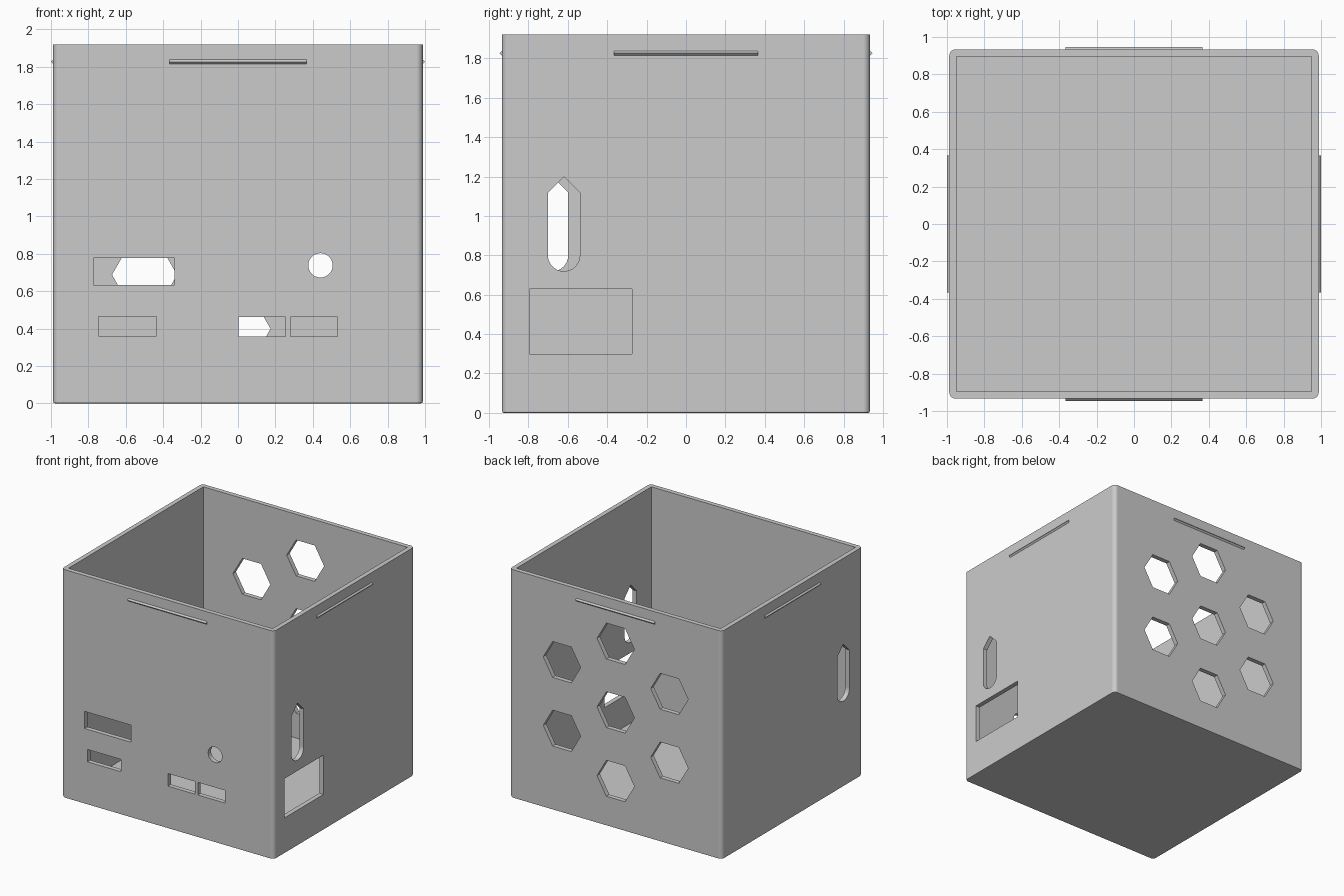
import bpy, bmesh, math
from mathutils import Matrix, Vector

cube = bpy.data.objects.get("Cube")
if cube:
    bpy.data.objects.remove(cube, do_unlink=True)

HX, HY, H, WALL = 0.988, 0.934, 1.92, 0.039

grey = bpy.data.materials.new("plain_grey")
grey.use_nodes = True
colour = (0.6, 0.6, 0.6, 1)
grey.diffuse_color = colour
for node in grey.node_tree.nodes:
    if node.type == "BSDF_PRINCIPLED":
        node.inputs["Base Color"].default_value = colour


def make_object(name, bm):
    bmesh.ops.recalc_face_normals(bm, faces=bm.faces)
    mesh = bpy.data.meshes.new(name)
    bm.to_mesh(mesh)
    bm.free()
    mesh.materials.append(grey)
    obj = bpy.data.objects.new(name, mesh)
    bpy.context.collection.objects.link(obj)
    return obj


def block(lo, hi):
    bm = bmesh.new()
    bmesh.ops.create_cube(bm, size=1)
    lo, hi = Vector(lo), Vector(hi)
    for v in bm.verts:
        v.co = Vector([(a + b) / 2 + c * (b - a) for a, b, c in zip(lo, hi, v.co)])
    return bm


def prism(name, outline, axis, start, end):
    """Extrude an outline (u, z) along axis 'X' or 'Y'."""
    bm = bmesh.new()
    place = (lambda u, z: (start, u, z)) if axis == "X" else (lambda u, z: (u, start, z))
    face = bm.faces.new([bm.verts.new(place(u, z)) for u, z in outline])
    side = bmesh.ops.extrude_face_region(bm, geom=[face])["geom"]
    move = Vector((end - start, 0, 0) if axis == "X" else (0, end - start, 0))
    bmesh.ops.translate(bm, vec=move, verts=[g for g in side if isinstance(g, bmesh.types.BMVert)])
    return make_object(name, bm)


def rect(u0, u1, z0, z1):
    return [(u0, z0), (u1, z0), (u1, z1), (u0, z1)]


def ngon(u, z, r, n):
    return [(u + r * math.cos(math.tau * i / n), z + r * math.sin(math.tau * i / n)) for i in range(n)]


def teardrop_slot(u, r=0.081, low=0.8, shoulder=1.118):
    """Round bottom, straight sides, pointed top."""
    arc = [(u + r * math.cos(a), low + r * math.sin(a))
           for a in (math.pi + math.pi * i / 20 for i in range(21))]
    return arc + [(u + r, shoulder), (u, shoulder + r), (u - r, shoulder)]


# Outer box with rounded uprights and a fine bevel round the base
bm = block((-HX, -HY, 0), (HX, HY, H))
uprights = [e for e in bm.edges if abs(e.verts[0].co.z - e.verts[1].co.z) > 1]
bmesh.ops.bevel(bm, geom=uprights, offset=0.035, segments=8, profile=0.5, affect="EDGES")
base = [e for e in bm.edges if all(v.co.z < 0.001 for v in e.verts)]
bmesh.ops.bevel(bm, geom=base, offset=0.01, segments=2, profile=0.5, affect="EDGES")
shell = make_object("box_shell", bm)

# Cutters: cavity first, then the openings in each wall
cutters = [make_object("cavity_cutter",
                       block((WALL - HX, WALL - HY, WALL), (HX - WALL, HY - WALL, H + 0.2)))]

front = [rect(-0.773, -0.34, 0.634, 0.778), rect(-0.747, -0.436, 0.361, 0.465),
         rect(0.002, 0.253, 0.357, 0.463), rect(0.28, 0.531, 0.357, 0.463),
         ngon(0.441, 0.738, 0.065, 48)]
for outline in front:
    cutters.append(prism("front_cutter", outline, "Y", -HY - 0.1, -HY + 0.1))

# Back vents: one hexagon ringed by six
MID, RING, HEX = 0.976, 0.577, 0.174
centres = [(0, MID)] + [(RING * math.sin(k * math.pi / 3), MID + RING * math.cos(k * math.pi / 3))
                        for k in range(6)]
for x, z in centres:
    cutters.append(prism("vent_cutter", ngon(x, z, HEX, 6), "Y", HY - 0.1, HY + 0.1))

cutters.append(prism("right_slot_cutter", teardrop_slot(-0.679), "X", -HX - 0.1, -HX + 0.1))
cutters.append(prism("left_slot_cutter", teardrop_slot(-0.62), "X", HX - 0.1, HX + 0.1))
cutters.append(prism("left_port_cutter", rect(-0.795, -0.275, 0.3, 0.63), "X", HX - 0.1, HX + 0.1))

bpy.context.view_layer.objects.active = shell
for cutter in cutters:
    cutter.hide_render = True
    mod = shell.modifiers.new("cut", "BOOLEAN")
    mod.operation = "DIFFERENCE"
    mod.solver = "EXACT"
    mod.object = cutter
    bpy.ops.object.modifier_apply(modifier=mod.name)
    bpy.data.objects.remove(cutter, do_unlink=True)

# Smooth rounded corners, sharp elsewhere, with flat walls kept flat
bpy.ops.object.select_all(action="DESELECT")
shell.select_set(True)
bpy.ops.object.shade_smooth_by_angle(angle=math.radians(30))
weighted = shell.modifiers.new("flat_walls", "WEIGHTED_NORMAL")
weighted.keep_sharp = True

# Snap-fit ridges: a small triangular bar near the top of each wall
RZ, OUT, HALF = 1.826, 0.012, 0.366
for name, turn, reach in (("front", 0, HY), ("left", 1, HX), ("back", 2, HY), ("right", 3, HX)):
    bm = bmesh.new()
    ends = []
    for x in (-HALF, HALF):
        ends.append([bm.verts.new(p) for p in ((x, -reach + 0.002, RZ - OUT - 0.002),
                                               (x, -reach - OUT, RZ),
                                               (x, -reach + 0.002, RZ + OUT + 0.002))])
        bm.faces.new(ends[-1])
    for i in range(3):
        j = (i + 1) % 3
        bm.faces.new((ends[0][i], ends[0][j], ends[1][j], ends[1][i]))
    bm.transform(Matrix.Rotation(turn * math.pi / 2, 4, "Z"))
    make_object(name + "_ridge", bm)
